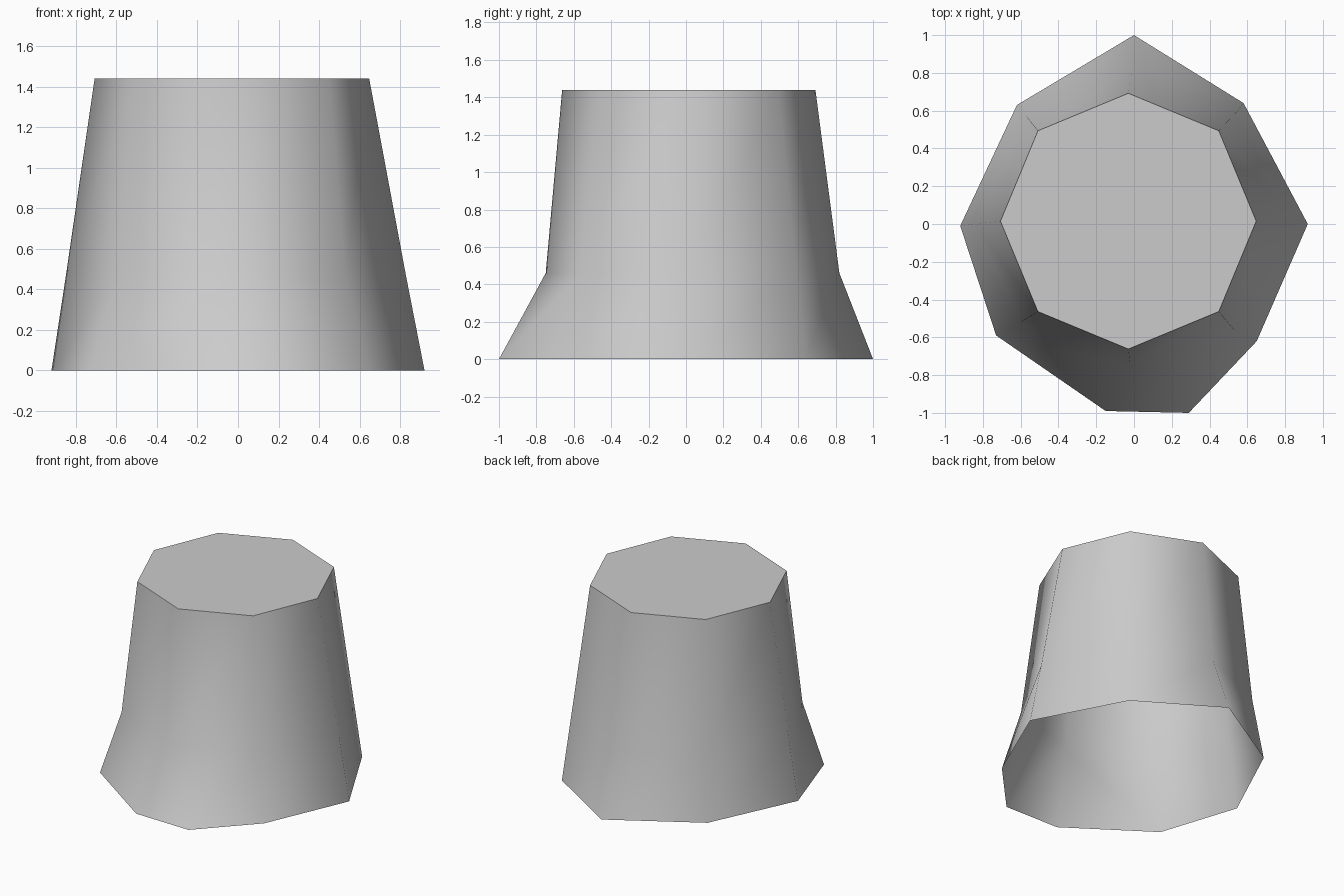
import bpy, bmesh, math

cube = bpy.data.objects.get("Cube")
if cube:
    bpy.data.objects.remove(cube, do_unlink=True)

grey = bpy.data.materials.new("plain grey")
grey.use_nodes = True
colour = (0.6, 0.6, 0.6, 1)
grey.diffuse_color = colour
grey.node_tree.nodes["Principled BSDF"].inputs["Base Color"].default_value = colour

# Outlines run anticlockwise from the front
FOOT = [(0.29, -1), (0.65, -0.62), (0.92, 0), (0.58, 0.64), (0, 1),
        (-0.62, 0.63), (-0.92, -0.01), (-0.73, -0.59), (-0.15, -0.99)]
WAIST = [(-0.02, -0.75), (0.53, -0.56), (0.83, 0.01), (0.54, 0.59),
         (-0.01, 0.82), (-0.57, 0.57), (-0.85, 0), (-0.6, -0.52)]
CAP = [(-0.03 + 0.677 * math.sin(i * math.pi / 4),
        0.015 - 0.677 * math.cos(i * math.pi / 4)) for i in range(8)]

bm = bmesh.new()


def ring(points, z):
    return [bm.verts.new((x, y, z)) for x, y in points]


foot, waist, cap = ring(FOOT, 0), ring(WAIST, 0.46), ring(CAP, 1.44)

# Upper wall, then flared foot with one extra front facet, open underneath
for i in range(8):
    j = (i + 1) % 8
    bm.faces.new((waist[i], waist[j], cap[j], cap[i]))
    bm.faces.new((foot[i], foot[i + 1], waist[j], waist[i]))
bm.faces.new((foot[8], foot[0], waist[0]))
bm.faces.new(cap)

mesh = bpy.data.meshes.new("flared_stump")
bm.to_mesh(mesh)
bm.free()
mesh.materials.append(grey)
stump = bpy.data.objects.new("flared_stump", mesh)
bpy.context.collection.objects.link(stump)

# Smooth wall with a crisp top edge
bpy.ops.object.select_all(action='DESELECT')
stump.select_set(True)
bpy.context.view_layer.objects.active = stump
bpy.ops.object.shade_smooth_by_angle(angle=math.radians(60))
